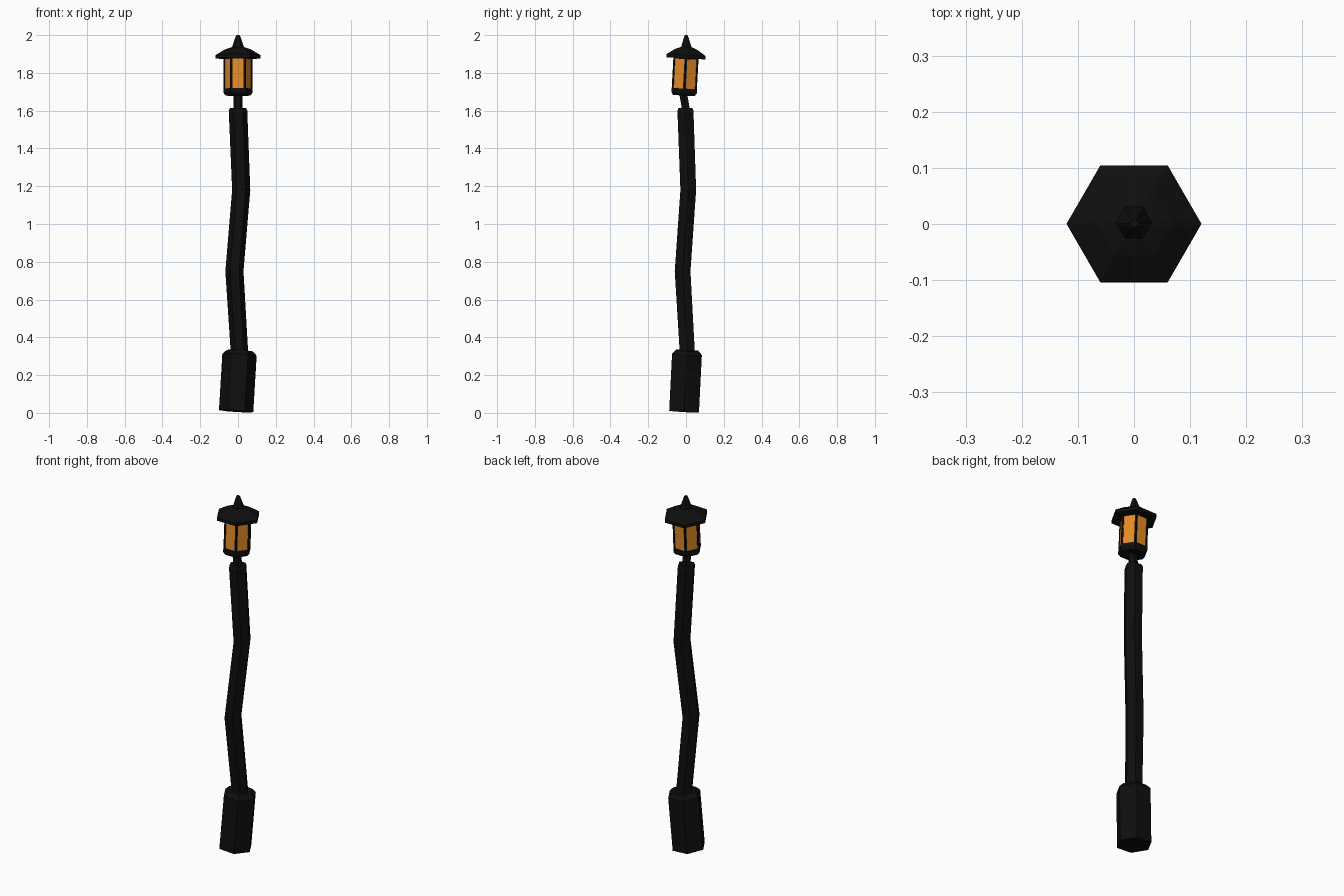
import bpy, bmesh, math
from mathutils import Vector

if "Cube" in bpy.data.objects:
    bpy.data.objects.remove(bpy.data.objects["Cube"])


def material(name, rgb):
    m = bpy.data.materials.new(name)
    m.diffuse_color = (*rgb, 1)
    m.use_nodes = True
    m.node_tree.nodes["Principled BSDF"].inputs["Base Color"].default_value = m.diffuse_color
    return m


iron = material("black_iron", (0.0045, 0.0045, 0.0045))
amber = material("amber_glass", (0.78, 0.26, 0.02))


def hex_loft(name, rings, axis=(0, 0, 1), panes=False):
    """Six-sided loft through (x, y, z, radius) rings, each square to axis."""
    rot = Vector((0, 0, 1)).rotation_difference(Vector(axis).normalized())
    bm = bmesh.new()
    loops = []
    for x, y, z, r in rings:
        loops.append([bm.verts.new(Vector((x, y, z)) + rot @ Vector(
            (r * math.cos(k * math.pi / 3), r * math.sin(k * math.pi / 3), 0)))
            for k in range(6)])
    sides = []
    for a, b in zip(loops, loops[1:]):
        for k in range(6):
            j = (k + 1) % 6
            sides.append(bm.faces.new((a[k], a[j], b[j], b[k])))
    bm.faces.new(loops[0][::-1])
    bm.faces.new(loops[-1])
    bm.normal_update()
    if panes:  # recessed glass pane in every side
        bmesh.ops.inset_individual(bm, faces=sides, thickness=0.012)
        bmesh.ops.inset_individual(bm, faces=sides, thickness=0.0005, depth=-0.004)
        for f in sides:
            f.material_index = 1
    me = bpy.data.meshes.new(name)
    bm.to_mesh(me)
    bm.free()
    me.materials.append(iron)
    me.materials.append(amber)
    ob = bpy.data.objects.new(name, me)
    bpy.context.collection.objects.link(ob)
    return ob


def straight(name, origin, axis, profile, panes=False):
    """Hex part with a (height, radius) profile along a leaning axis."""
    o, d = Vector(origin), Vector(axis).normalized()
    return hex_loft(name, [(*(o + d * h), r) for h, r in profile], axis, panes)


# leaning plinth with chamfered top
straight("base", (-0.01, -0.01, 0.009), (0.06, 0.05, 1),
         [(0, 0.091), (0.30, 0.091), (0.322, 0.068)])

# crooked post
hex_loft("post", [(0.009, 0.008, 0.30, 0.046), (-0.019, -0.018, 0.75, 0.048),
                  (0.017, 0.012, 1.18, 0.048), (0, -0.003, 1.60, 0.049),
                  (0, -0.003, 1.613, 0.043)])

# neck between post and lantern
hex_loft("neck", [(0, 0.001, 1.60, 0.024), (0, -0.015, 1.69, 0.024)])

# lantern, leaning slightly
lean = (0, 0.055, 1)
foot = (0, -0.011, 1.68)
straight("lantern_cup", foot, lean, [(0, 0.066), (0.016, 0.078), (0.03, 0.078)])
straight("lantern_body", foot, lean, [(0.028, 0.077), (0.202, 0.077)], panes=True)
straight("lantern_roof", foot, lean,
         [(0.197, 0.12), (0.214, 0.12), (0.245, 0.068), (0.256, 0.036)])

# finial
hex_loft("finial", [(0, 0.002, 1.925, 0.036), (0, 0.001, 1.988, 0.014),
                    (0, 0.001, 2.0, 0.008)])
